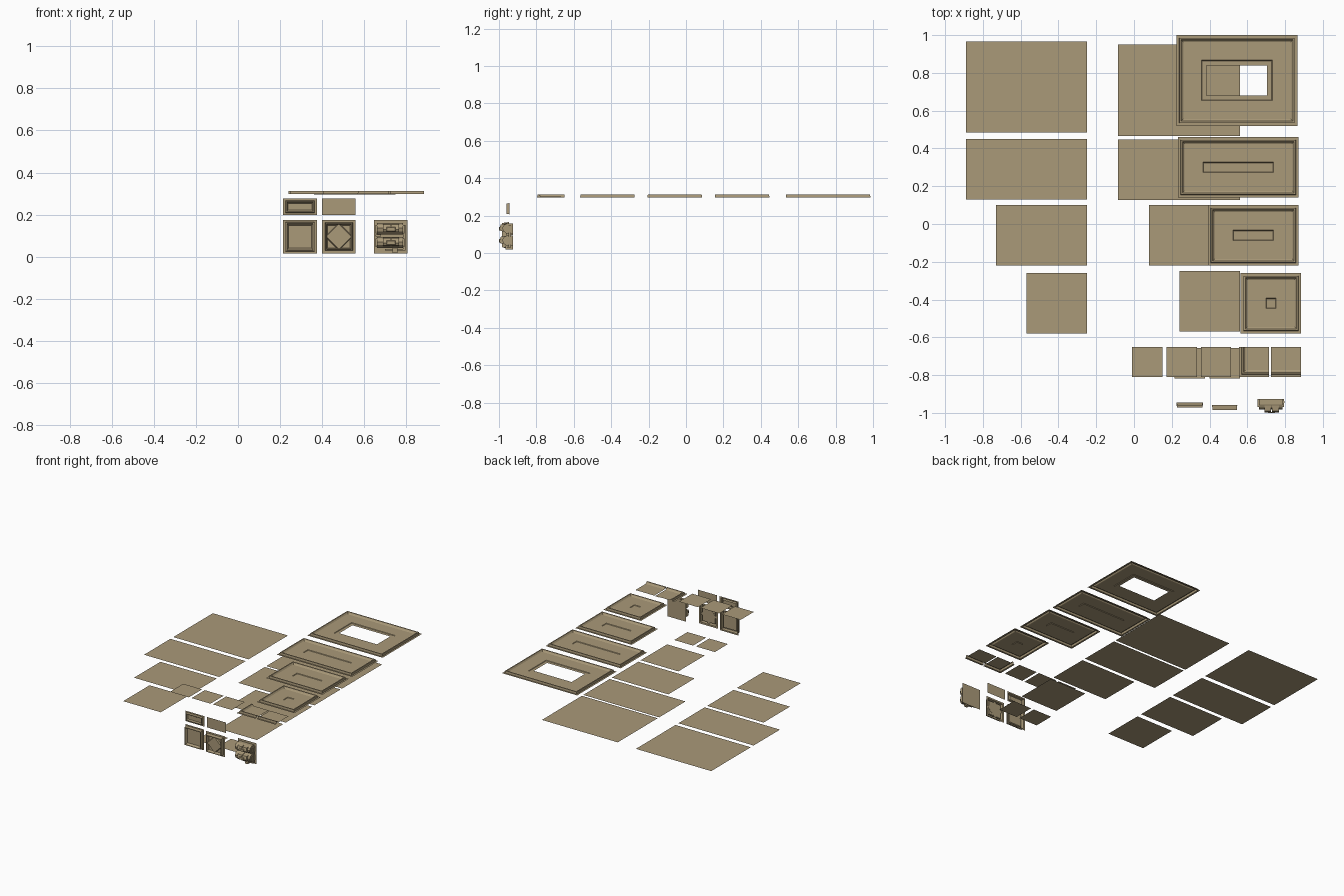
import bpy, bmesh, math
from mathutils import Matrix

if "Cube" in bpy.data.objects:
    bpy.data.objects.remove(bpy.data.objects["Cube"])

mat = bpy.data.materials.new("tan")
mat.diffuse_color = (0.4, 0.32, 0.19, 1)
mat.use_nodes = True
mat.node_tree.nodes["Principled BSDF"].inputs["Base Color"].default_value = mat.diffuse_color

FLAT = lambda u, v, w: (u, v, w)        # lying in plan, w is height
WALL = lambda u, v, w: (u, -w, v)       # standing, w faces the front


def finish(name, bm):
    me = bpy.data.meshes.new(name)
    bm.to_mesh(me)
    bm.free()
    ob = bpy.data.objects.new(name, me)
    me.materials.append(mat)
    bpy.context.collection.objects.link(ob)
    return ob


def panel(name, rect, rings, place=FLAT, sides=(1, 1, 1, 1), fill=True):
    """Nested rectangular rings (inset, height); sides = left, right, low, high."""
    u0, u1, v0, v1 = rect
    l, r, b, t = sides
    bm = bmesh.new()
    prev = None
    for inset, w in rings:
        a, c = u0 + inset * l, u1 - inset * r
        d, e = v0 + inset * b, v1 - inset * t
        ring = [bm.verts.new(place(*p, w)) for p in ((a, d), (c, d), (c, e), (a, e))]
        if prev:
            for i, on in enumerate((b, r, t, l)):
                if on:
                    j = (i + 1) % 4
                    bm.faces.new((prev[i], prev[j], ring[j], ring[i]))
        prev = ring
    if fill:
        bm.faces.new(prev)
    return finish(name, bm)


def extrude_x(name, profile, x0, x1):
    """Solid with a (y, z) profile running along x."""
    bm = bmesh.new()
    ends = [[bm.verts.new((x, y, z)) for y, z in profile] for x in (x0, x1)]
    n = len(profile)
    for i in range(n):
        j = (i + 1) % n
        bm.faces.new((ends[0][i], ends[0][j], ends[1][j], ends[1][i]))
    bm.faces.new(ends[0][::-1])
    bm.faces.new(ends[1])
    bmesh.ops.recalc_face_normals(bm, faces=bm.faces)
    return finish(name, bm)


def box(name, x0, x1, y0, y1, z0, z1):
    return extrude_x(name, [(y0, z0), (y1, z0), (y1, z1), (y0, z1)], x0, x1)


# floor sheets: two columns of four sizes
floors = [(-.89, -.25, .485, .965), (-.89, -.25, .13, .45),
          (-.73, -.25, -.22, .10), (-.57, -.25, -.58, -.26),
          (-.085, .56, .465, .95), (-.085, .56, .127, .447),
          (.08, .56, -.22, .10), (.24, .56, -.57, -.25)]
for r in floors:
    panel("floor_sheet", r, [(0, 0)])

# small floor tiles
for x in (.215, .40):
    panel("floor_tile", (x, x + .16, -.817, -.657), [(0, 0)])

# small plain ceiling tiles
for x in (-.01, .173, .354):
    panel("ceiling_tile", (x, x + .16, -.81, -.65), [(0, .31)])

# ceiling trays with moulded rim and shallow centre recess
rim = [(0, .297), (.014, .297), (.016, .313), (.024, .313), (.032, .302), (.036, .300)]
recess = [(.133, .300), (.136, .296)]
panel("ceiling_open", (.225, .865, .52, 1.0), rim + recess + [(.16, .296)], fill=False)
for r in ((.232, .872, .14, .46), (.392, .872, -.22, .10), (.565, .885, -.58, -.26)):
    panel("ceiling_tray", r, rim + recess)

# ceiling corner and edge tiles
panel("ceiling_corner", (.555, .715, -.81, -.65), rim, sides=(1, 0, 1, 0))
panel("ceiling_corner_lip", (.68, .715, -.67, -.65), [(0, .300), (.003, .297)],
      sides=(1, 0, 1, 0))
panel("ceiling_edge", (.725, .885, -.81, -.65), rim, sides=(0, 0, 1, 0))

# framed wall tile
panel("wall_frame", (.215, .375, .015, .175),
      [(0, .947), (.010, .947), (.012, .972), (.017, .972), (.026, .955)], WALL)

# wall tile with diamond
panel("wall_diamond_frame", (.40, .56, .015, .175),
      [(0, .957), (.013, .957), (.016, .985), (.020, .985), (.026, .962)], WALL)
bm = bmesh.new()
bmesh.ops.create_cone(bm, cap_ends=True, segments=4, radius1=.067, radius2=.060, depth=.012,
                      matrix=Matrix.Translation((.48, -.966, .095)) @ Matrix.Rotation(math.pi / 2, 4, 'X'))
bmesh.ops.rotate(bm, verts=bm.verts, cent=(.48, -.966, .095),
                 matrix=Matrix.Rotation(0, 3, 'Y'))
finish("wall_diamond", bm)

# upper wall panels: one framed, one plain
panel("upper_wall_frame", (.215, .375, .197, .277),
      [(0, .945), (.010, .945), (.013, .960), (.018, .960), (.024, .950)], WALL)
panel("upper_wall_plain", (.40, .56, .197, .277), [(0, .945)], WALL)

# machine wall: back plate, two rounded housings with hatches
panel("machine_back", (.647, .807, .015, .175), [(0, .925)], WALL)
for z in (.105, .04):
    housing = [(-.926, z), (-.962, z), (-.978, z + .014), (-.982, z + .030),
               (-.972, z + .046), (-.955, z + .054), (-.926, z + .054)]
    extrude_x("housing", housing, .662, .785)
    for x in (.655, .785):
        box("housing_end", x, x + .008, -.968, -.926, z + .005, z + .045)
    hatch = [(-.96, z + .010), (-.992, z + .012), (-.998, z + .024),
             (-.990, z + .048), (-.96, z + .052)]
    for x in (.690, .731):
        extrude_x("hatch", hatch, x, x + .036)
    panel("hatch_window", (.706, .75, z + .014, z + .036), [(0, .994), (.003, 1.0)], WALL)

# pipework below and beside the housings
box("lower_pipe", .70, .795, -.955, -.942, .028, .036)
box("lower_valve", .735, .76, -.965, -.926, .018, .04)
box("side_pipe", .786, .797, -.948, -.936, .03, .15)
box("side_bracket", .655, .68, -.935, -.926, .095, .105)
